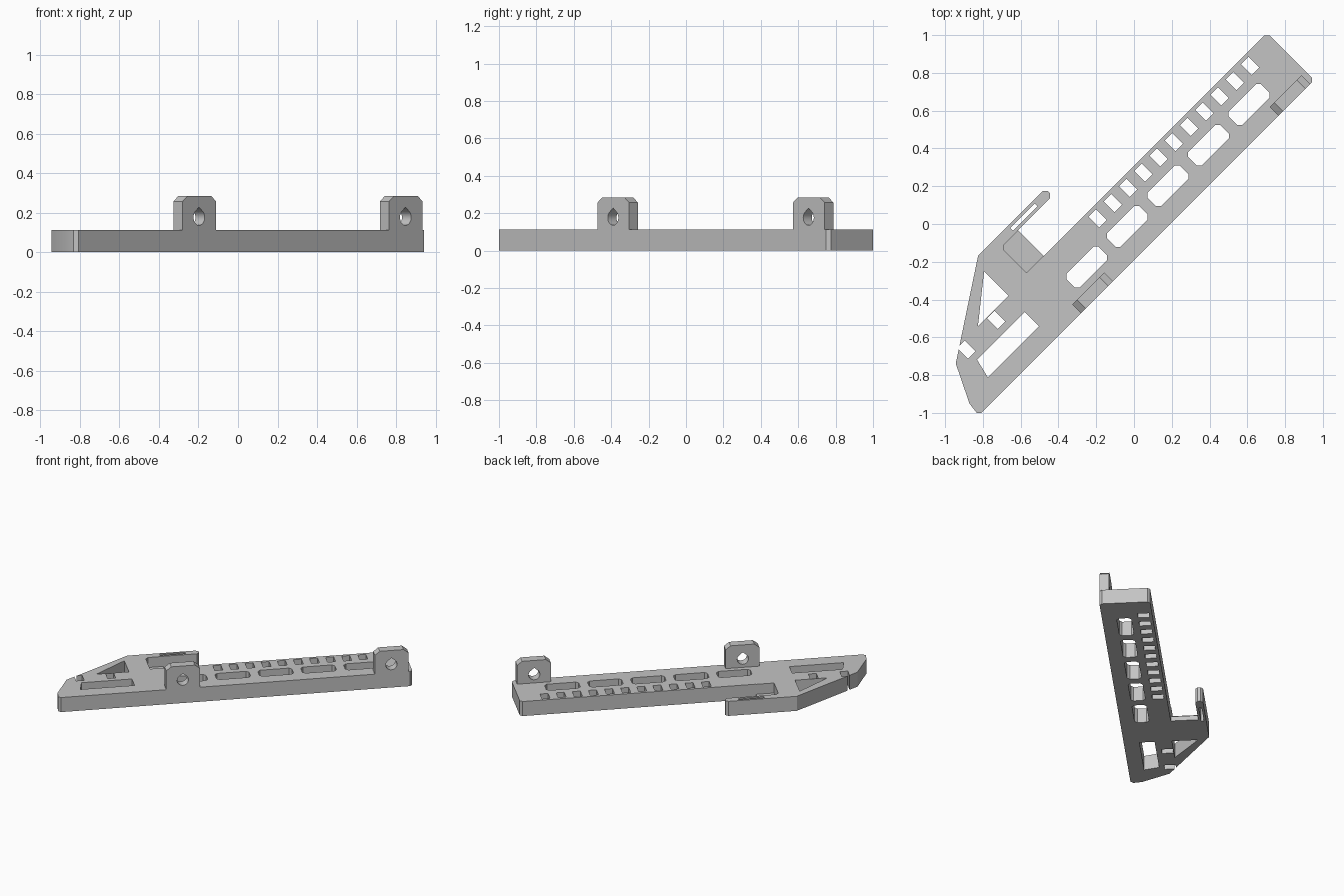
import bpy, bmesh, math
from mathutils import Vector

if "Cube" in bpy.data.objects:
    bpy.data.objects.remove(bpy.data.objects["Cube"])

# Layout axes: s runs along the rail, d runs across it (rail lies diagonally)
def place(s, d, z):
    return Vector(((s - d) / 2, (s + d) / 2, z))

grey = bpy.data.materials.new("grey")
grey.diffuse_color = (0.55, 0.55, 0.55, 1)
grey.use_nodes = True
grey.node_tree.nodes["Principled BSDF"].inputs["Base Color"].default_value = grey.diffuse_color

H = 0.112          # rail thickness
TOP = 0.285        # tab height


def add_prism(bm, lower, upper):
    a = [bm.verts.new(p) for p in lower]
    b = [bm.verts.new(p) for p in upper]
    bm.faces.new(a)
    bm.faces.new(b)
    n = len(a)
    for i in range(n):
        j = (i + 1) % n
        bm.faces.new((a[i], a[j], b[j], b[i]))


def flat(bm, pts, z0, z1):
    """Extrude an (s, d) outline upward."""
    add_prism(bm, [place(s, d, z0) for s, d in pts], [place(s, d, z1) for s, d in pts])


def upright(bm, pts, d0, d1):
    """Extrude an (s, z) outline across the rail."""
    add_prism(bm, [place(s, d0, z) for s, z in pts], [place(s, d1, z) for s, z in pts])


def rect(s0, s1, d0, d1, c=0):
    if not c:
        return [(s0, d0), (s1, d0), (s1, d1), (s0, d1)]
    return [(s0 + c, d0), (s1 - c, d0), (s1, d0 + c), (s1, d1 - c),
            (s1 - c, d1), (s0 + c, d1), (s0, d1 - c), (s0, d0 + c)]


def make(name, bm):
    bmesh.ops.recalc_face_normals(bm, faces=bm.faces)
    me = bpy.data.meshes.new(name)
    bm.to_mesh(me)
    bm.free()
    me.materials.append(grey)
    ob = bpy.data.objects.new(name, me)
    bpy.context.collection.objects.link(ob)
    return ob


def cut(ob, cutter):
    """Subtract the cutter, then discard it."""
    cutter.hide_render = True
    mod = ob.modifiers.new("cut", 'BOOLEAN')
    mod.operation = 'DIFFERENCE'
    mod.solver = 'EXACT'
    mod.object = cutter
    bpy.ops.object.select_all(action='DESELECT')
    bpy.context.view_layer.objects.active = ob
    ob.select_set(True)
    bpy.ops.object.modifier_apply(modifier=mod.name)
    bpy.data.objects.remove(cutter)
    bpy.ops.object.shade_smooth_by_angle(angle=math.radians(25))


# Rail with pointed nose and side clip arm
bm = bmesh.new()
flat(bm, [(-1.806, -.193), (1.69, -.193), (1.716, -.167), (1.716, .282), (1.69, .308),
          (-.646, .308), (-.646, .58), (-.31, .58), (-.283, .605), (-.283, .632), (-.31, .657),
          (-.994, .657), (-1.682, .205), (-1.822, -.08), (-1.832, -.167)], 0, H)
rail = make("rail", bm)

bm = bmesh.new()
through = (-0.1, H + 0.1)
# Five large chamfered windows
for i in range(5):
    s = -.649 + .43 * i
    flat(bm, rect(s, s + .341, -.049, .094, .026), *through)
# Row of small windows, plus two at the nose
for s in [-.163 + .1614 * i for i in range(11)] + [-1.237, -1.552]:
    flat(bm, rect(s - .04, s + .04, .165, .279), *through)
# Nose triangle and long nose slot
flat(bm, [(-1.043, .544), (-1.043, .284), (-1.369, .284)], *through)
flat(bm, [(-1.043, .113), (-1.043, -.038), (-1.586, -.038), (-1.549, .113)], *through)
# Thin slot in the clip arm
flat(bm, rect(-.676, -.417, .605, .633), *through)
# Shallow pocket beside the arm
flat(bm, [(-.827, .312), (-.6, .312), (-.6, .578), (-.80, .578), (-.827, .551)], .035, H + .1)
cut(rail, make("rail_cutter", bm))

# Two upright mounting tabs with teardrop holes
for name, s0 in (("front_tab", -.753), ("rear_tab", 1.337)):
    s1, mid = s0 + .338, s0 + .166
    bm = bmesh.new()
    upright(bm, [(s0, H), (s1, H), (s1, TOP - .028), (s1 - .05, TOP),
                 (s0 + .05, TOP), (s0, TOP - .028)], -.193, -.1)
    tab = make(name, bm)
    bm = bmesh.new()
    r = .04
    arc = [math.radians(135 + 270 * k / 24) for k in range(25)]
    hole = [(mid + r * math.sqrt(2) * math.cos(a), .176 + r * math.sin(a)) for a in arc]
    hole.append((mid, .176 + r * 1.3))
    upright(bm, hole, -.4, .1)
    cut(tab, make("hole_cutter", bm))
